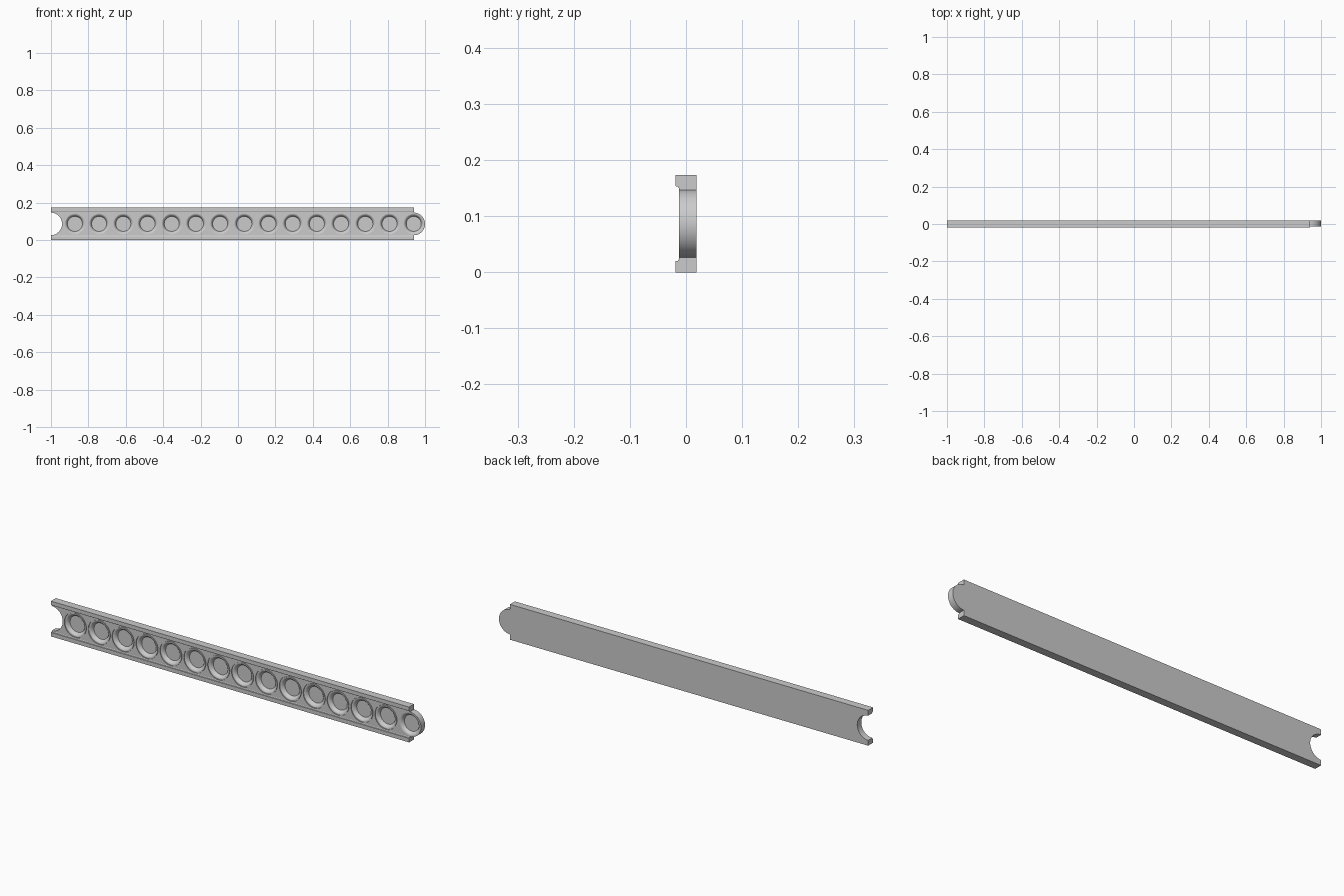
import bpy, bmesh, math

if "Cube" in bpy.data.objects:
    bpy.data.objects.remove(bpy.data.objects["Cube"])

ZC = 0.0865          # centre height of the row of discs
FACE = -0.0125       # front face of the web
BACK = 0.019
LEFT, RIGHT = -1.0, 0.94
COUNT, FIRST, STEP = 15, -0.872, 0.1294


def new_object(name, bm):
    bmesh.ops.recalc_face_normals(bm, faces=bm.faces)
    mesh = bpy.data.meshes.new(name)
    bm.to_mesh(mesh)
    bm.free()
    ob = bpy.data.objects.new(name, mesh)
    bpy.context.collection.objects.link(ob)
    return ob


def add_lathe(bm, cx, profile, closed=False, n=64):
    """Revolve (radius, y) points about a y-parallel axis at (cx, ZC)."""
    rings = [[bm.verts.new((cx + r * math.cos(2 * math.pi * i / n), y,
                            ZC + r * math.sin(2 * math.pi * i / n)))
              for i in range(n)] for r, y in profile]
    pairs = list(zip(rings, rings[1:]))
    if closed:
        pairs.append((rings[-1], rings[0]))
    else:
        bm.faces.new(rings[0])
        bm.faces.new(rings[-1])
    for a, b in pairs:
        for i in range(n):
            j = (i + 1) % n
            bm.faces.new((a[i], a[j], b[j], b[i]))


def boolean(target, cutter, operation):
    m = target.modifiers.new(cutter.name, 'BOOLEAN')
    m.object, m.operation, m.solver = cutter, operation, 'EXACT'
    cutter.hide_render = True
    bpy.context.view_layer.objects.active = target
    bpy.ops.object.modifier_apply(modifier=m.name)
    bpy.data.objects.remove(cutter)


# Channel strip: half profile mirrored about the centre line
half = [(BACK, 0), (-0.019, 0), (-0.019, 0.0195), (-0.0145, 0.0205),
        (FACE, 0.0235)]
outline = half + [(y, 2 * ZC - z) for y, z in reversed(half)]
bm = bmesh.new()
face = bm.faces.new([bm.verts.new((LEFT, y, z)) for y, z in outline])
ext = bmesh.ops.extrude_face_region(bm, geom=[face])
bmesh.ops.translate(bm, vec=(RIGHT - LEFT, 0, 0),
                    verts=[v for v in ext['geom'] if isinstance(v, bmesh.types.BMVert)])
strip = new_object("channel_strip", bm)

# Rounded tab on the right end
last = FIRST + (COUNT - 1) * STEP
bm = bmesh.new()
add_lathe(bm, last, [(1 - last, FACE), (1 - last, BACK)])
boolean(strip, new_object("end_tab", bm), 'UNION')

# Round bite in the left end
bm = bmesh.new()
add_lathe(bm, FIRST - STEP, [(0.0605, -0.05), (0.0605, 0.05)])
boolean(strip, new_object("end_notch", bm), 'DIFFERENCE')

# Dished recesses with a thin raised rim, each ringed by a shallow groove
bm = bmesh.new()
for i in range(COUNT):
    cx = FIRST + i * STEP
    add_lathe(bm, cx, [(0.053, -0.03), (0.053, FACE), (0.049, FACE + 0.002),
                       (0.045, FACE + 0.006), (0.042, FACE + 0.011),
                       (0.040, FACE + 0.016)])
    if i < COUNT - 1:
        add_lathe(bm, cx, [(0.0575, -0.03), (0.0600, -0.03),
                           (0.0600, FACE + 0.004), (0.0575, FACE + 0.004)], closed=True)
boolean(strip, new_object("dish_cutter", bm), 'DIFFERENCE')

bpy.ops.object.select_all(action='DESELECT')
strip.select_set(True)
bpy.context.view_layer.objects.active = strip
bpy.ops.object.shade_smooth_by_angle(angle=math.radians(30))
